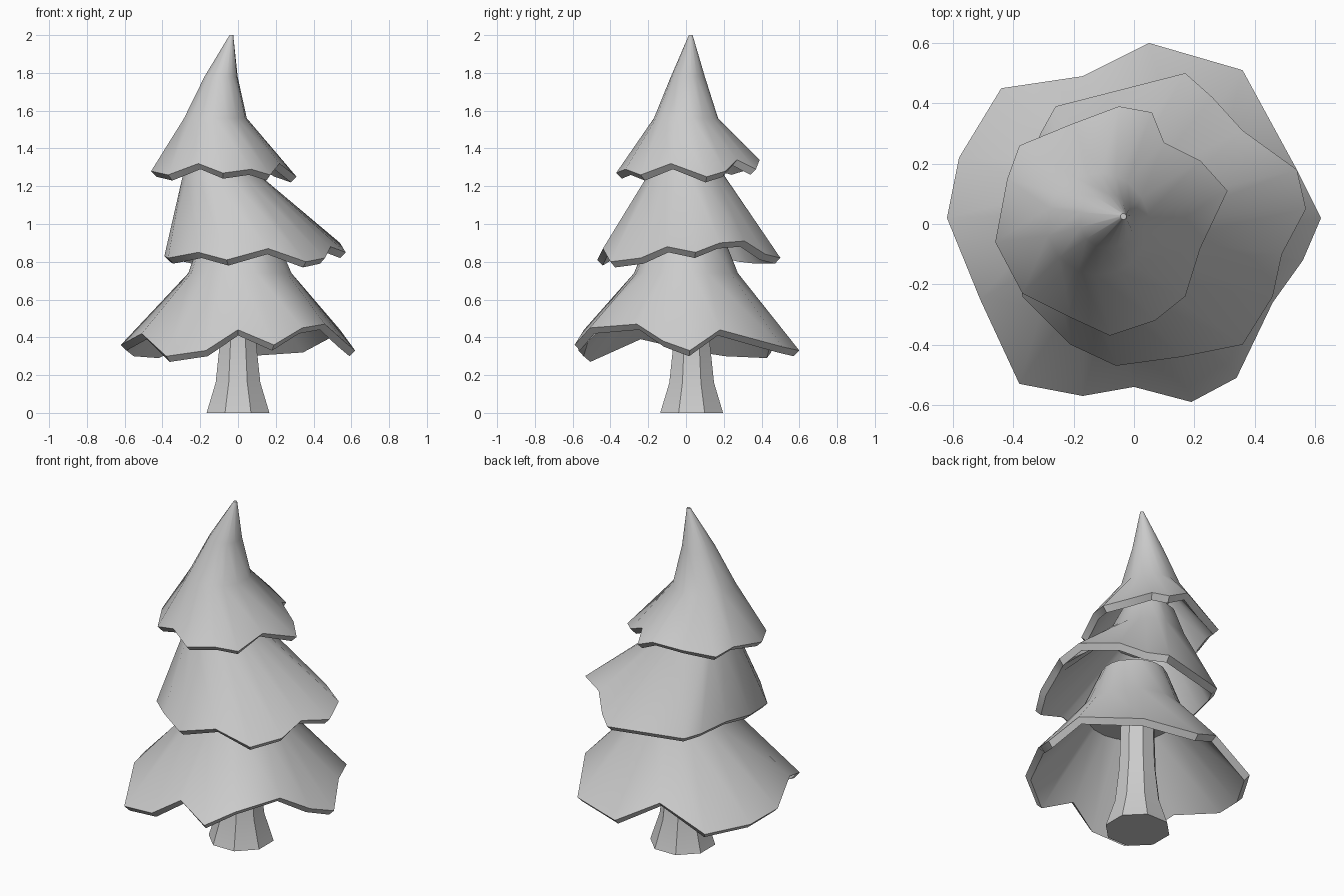
import bpy
import bmesh
from math import atan2, cos, hypot, pi, sin, tau

# Remove the default cube
default_cube = bpy.data.objects.get("Cube")
if default_cube:
    bpy.data.objects.remove(default_cube, do_unlink=True)

# One plain grey for the whole tree
GREY = (0.6, 0.6, 0.6, 1.0)
grey = bpy.data.materials.new("plain grey")
grey.use_nodes = True
grey.diffuse_color = GREY
grey.node_tree.nodes["Principled BSDF"].inputs["Base Color"].default_value = GREY


def ring(centre_x, centre_y, z, radius, angles):
    """Points around a circle at the given angles."""
    return [(centre_x + radius * cos(a), centre_y + radius * sin(a), z) for a in angles]


def loft(name, loops):
    """Skin a stack of equal-length loops and cap both ends."""
    bm = bmesh.new()
    rows = [[bm.verts.new(point) for point in loop] for loop in loops]
    for lower, upper in zip(rows, rows[1:]):
        count = len(lower)
        for i in range(count):
            j = (i + 1) % count
            bm.faces.new((lower[i], lower[j], upper[j], upper[i]))
    bm.faces.new(rows[0])
    bm.faces.new(rows[-1])
    bmesh.ops.recalc_face_normals(bm, faces=bm.faces)
    mesh = bpy.data.meshes.new(name)
    bm.to_mesh(mesh)
    bm.free()
    mesh.materials.append(grey)
    obj = bpy.data.objects.new(name, mesh)
    bpy.context.collection.objects.link(obj)
    bpy.ops.object.select_all(action="DESELECT")
    obj.select_set(True)
    bpy.context.view_layer.objects.active = obj
    bpy.ops.object.shade_smooth_by_angle(angle=pi / 4.5)
    return obj


def foliage_tier(name, rim, rings, wall=0.03):
    """Hollow skirt with a jagged rim, narrowing through circular rings."""
    mid_x = sum(p[0] for p in rim) / len(rim)
    mid_y = sum(p[1] for p in rim) / len(rim)
    angles = [atan2(y - mid_y, x - mid_x) for x, y, z in rim]

    # Inner rim sits in and down from the outer rim, giving the thick edge
    inner_rim = []
    for x, y, z in rim:
        shrink = 1 - wall / hypot(x - mid_x, y - mid_y)
        inner_rim.append((mid_x + (x - mid_x) * shrink, mid_y + (y - mid_y) * shrink, z - wall))

    x, y, z, radius = rings[0]
    ceiling = ring(x, y, z - wall, radius - wall, angles)
    outer = [ring(*r, angles) for r in rings]
    return loft(name, [ceiling, inner_rim, rim] + outer)


# Flared eight-sided trunk
eighths = [tau * (i + 0.5) / 8 for i in range(8)]
trunk_rings = [(0, 0.03, 0, 0.18), (0, 0.03, 0.16, 0.128),
               (0, 0.03, 0.38, 0.103), (0, 0.03, 0.8, 0.09)]
loft("trunk", [ring(*r, eighths) for r in trunk_rings])

# Wide bottom skirt
foliage_tier("lower_foliage", [
    (-0.62, 0.02, 0.36), (-0.58, 0.22, 0.33), (-0.44, 0.45, 0.32), (-0.17, 0.49, 0.45),
    (0.05, 0.6, 0.33), (0.36, 0.51, 0.35), (0.54, 0.18, 0.44), (0.62, 0.02, 0.33),
    (0.56, -0.12, 0.38), (0.46, -0.26, 0.47), (0.34, -0.51, 0.45), (0.19, -0.59, 0.36),
    (0, -0.54, 0.44), (-0.17, -0.57, 0.33), (-0.38, -0.53, 0.3), (-0.51, -0.25, 0.42),
], [(0.01, 0, 0.74, 0.275), (0, 0, 0.98, 0.18)])

# Lopsided middle skirt, leaning out to one side
foliage_tier("middle_foliage", [
    (-0.39, -0.05, 0.83), (-0.37, 0.15, 0.86), (-0.31, 0.3, 0.83), (-0.26, 0.39, 0.82),
    (0.17, 0.5, 0.82), (0.26, 0.42, 0.84), (0.36, 0.31, 0.91), (0.54, 0.18, 0.9),
    (0.57, 0.05, 0.85), (0.49, -0.1, 0.88), (0.46, -0.24, 0.82), (0.36, -0.4, 0.8),
    (0.16, -0.44, 0.87), (-0.06, -0.47, 0.81), (-0.21, -0.4, 0.85), (-0.37, -0.24, 0.82),
], [(-0.085, 0, 1.25, 0.21), (-0.1, 0, 1.42, 0.14)])

# Pointed top skirt with a bent tip
foliage_tier("top_foliage", [
    (-0.46, -0.06, 1.28), (-0.42, 0.15, 1.32), (-0.38, 0.26, 1.29), (-0.21, 0.33, 1.31),
    (-0.05, 0.39, 1.34), (0.06, 0.37, 1.29), (0.1, 0.27, 1.34), (0.22, 0.21, 1.28),
    (0.31, 0.11, 1.25), (0.22, -0.08, 1.32), (0.17, -0.24, 1.26), (0.07, -0.32, 1.29),
    (-0.08, -0.37, 1.27), (-0.21, -0.31, 1.32), (-0.37, -0.23, 1.26),
], [(-0.12, 0, 1.56, 0.17), (-0.09, 0.01, 1.78, 0.09), (-0.035, 0.025, 2, 0.01)])
